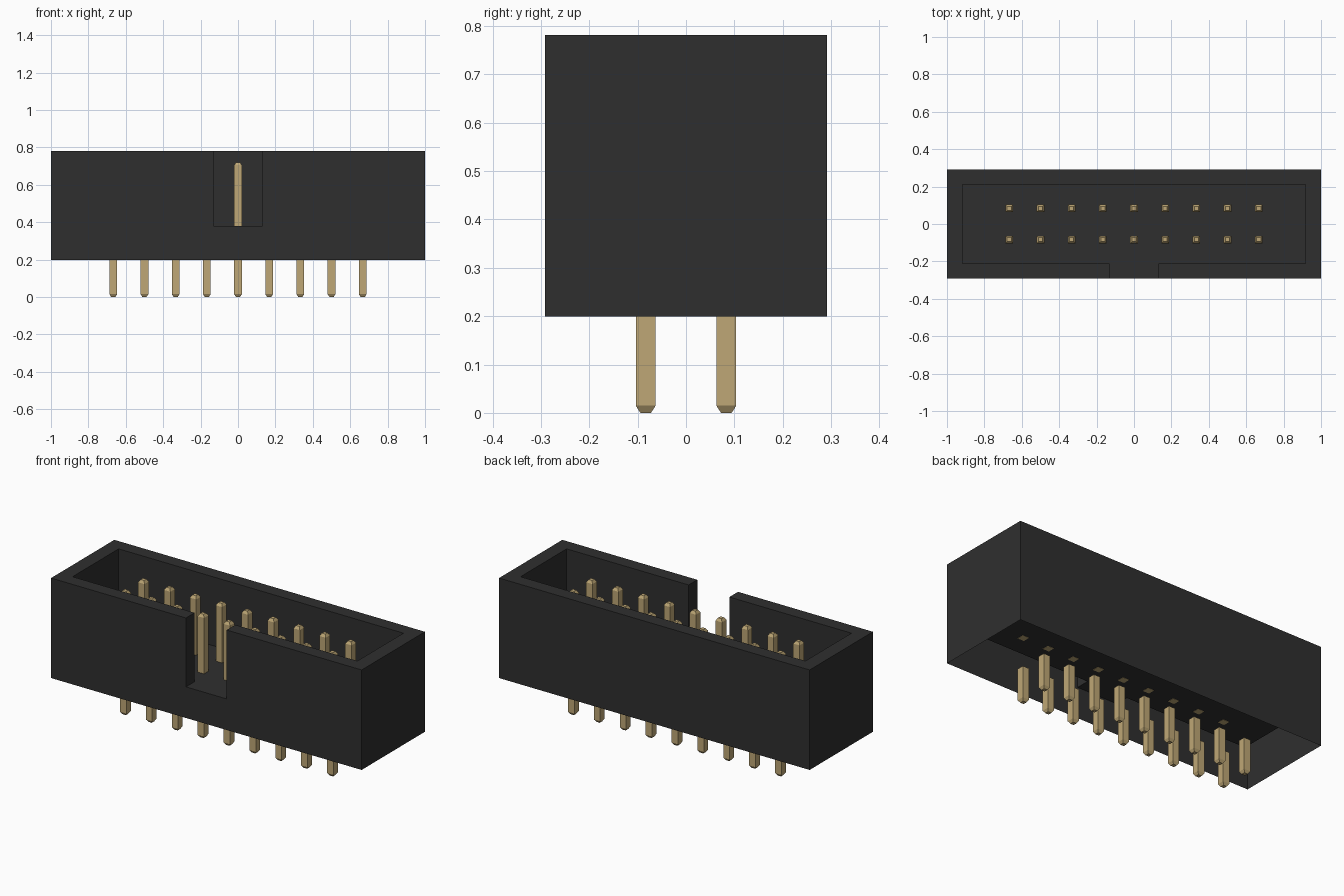
import bpy
import bmesh

if "Cube" in bpy.data.objects:
    bpy.data.objects.remove(bpy.data.objects["Cube"], do_unlink=True)


def make_material(name, colour):
    mat = bpy.data.materials.new(name)
    mat.use_nodes = True
    mat.diffuse_color = colour
    mat.node_tree.nodes["Principled BSDF"].inputs["Base Color"].default_value = colour
    return mat


black = make_material("black plastic", (0.028, 0.028, 0.028, 1))
gold = make_material("gold plating", (0.52, 0.39, 0.18, 1))

BOTTOM, FLOOR, TOP = 0.199, 0.38, 0.781
PITCH, COLUMNS = 0.1667, 9
PIN_HALF, TIP_HALF, TIP_LENGTH = 0.0205, 0.011, 0.015


def finish(bm, name, mat):
    """Turn a bmesh into a mesh with one material."""
    mesh = bpy.data.meshes.new(name)
    bm.to_mesh(mesh)
    bm.free()
    mesh.materials.append(mat)
    return mesh


def add_object(name, mesh, location=(0, 0, 0)):
    obj = bpy.data.objects.new(name, mesh)
    obj.location = location
    bpy.context.collection.objects.link(obj)
    return obj


# Shroud: a stepped shell, open underneath, with a keying notch in the front wall
xs = [-1, -0.917, -0.131, 0.131, 0.917, 1]
ys = [-0.291, -0.212, 0.212, 0.291]
last_x, last_y = len(xs) - 2, len(ys) - 2


def height(i, j):
    if not (0 <= i <= last_x and 0 <= j <= last_y):
        return BOTTOM
    in_cavity = 0 < i < last_x and j == 1
    in_notch = i == 2 and j == 0
    return FLOOR if in_cavity or in_notch else TOP


bm = bmesh.new()


def quad(*points):
    bm.faces.new([bm.verts.new(p) for p in points])


def riser(p, q, h1, h2):
    """Vertical wall along p-q between two cell heights, split at the floor."""
    levels = [z for z in (BOTTOM, FLOOR, TOP) if min(h1, h2) <= z <= max(h1, h2)]
    for a, b in zip(levels, levels[1:]):
        quad((*p, a), (*q, a), (*q, b), (*p, b))


for i in range(last_x + 1):
    for j in range(last_y + 1):
        h = height(i, j)
        quad((xs[i], ys[j], h), (xs[i + 1], ys[j], h),
             (xs[i + 1], ys[j + 1], h), (xs[i], ys[j + 1], h))
for i in range(last_x + 2):
    for j in range(last_y + 1):
        riser((xs[i], ys[j]), (xs[i], ys[j + 1]), height(i - 1, j), height(i, j))
for i in range(last_x + 1):
    for j in range(last_y + 2):
        riser((xs[i], ys[j]), (xs[i + 1], ys[j]), height(i, j - 1), height(i, j))

bmesh.ops.remove_doubles(bm, verts=bm.verts, dist=0.0001)
bmesh.ops.recalc_face_normals(bm, faces=bm.faces)
bmesh.ops.dissolve_limit(bm, angle_limit=0.02, verts=bm.verts, edges=bm.edges)
add_object("shroud", finish(bm, "shroud", black))


# Pins: square bars with one tapered end, lofted through three square sections
def pin_mesh(name, base, tip):
    shoulder = tip - TIP_LENGTH if tip > base else tip + TIP_LENGTH
    bm = bmesh.new()
    rings = []
    for z, r in ((base, PIN_HALF), (shoulder, PIN_HALF), (tip, TIP_HALF)):
        rings.append([bm.verts.new((x * r, y * r, z))
                      for x, y in ((-1, -1), (1, -1), (1, 1), (-1, 1))])
    for low, high in zip(rings, rings[1:]):
        for k in range(4):
            n = (k + 1) % 4
            bm.faces.new((low[k], low[n], high[n], high[k]))
    bm.faces.new(rings[0])
    bm.faces.new(rings[-1])
    bmesh.ops.recalc_face_normals(bm, faces=bm.faces)
    return finish(bm, name, gold)


contact = pin_mesh("contact_pin", FLOOR - 0.001, 0.72)
tail = pin_mesh("solder_tail", BOTTOM, 0)

for row, y in (("front", -PITCH / 2), ("back", PITCH / 2)):
    for c in range(COLUMNS):
        x = (c - (COLUMNS - 1) / 2) * PITCH
        add_object(f"{row}_contact_pin_{c + 1}", contact, (x, y, 0))
        add_object(f"{row}_solder_tail_{c + 1}", tail, (x, y, 0))
